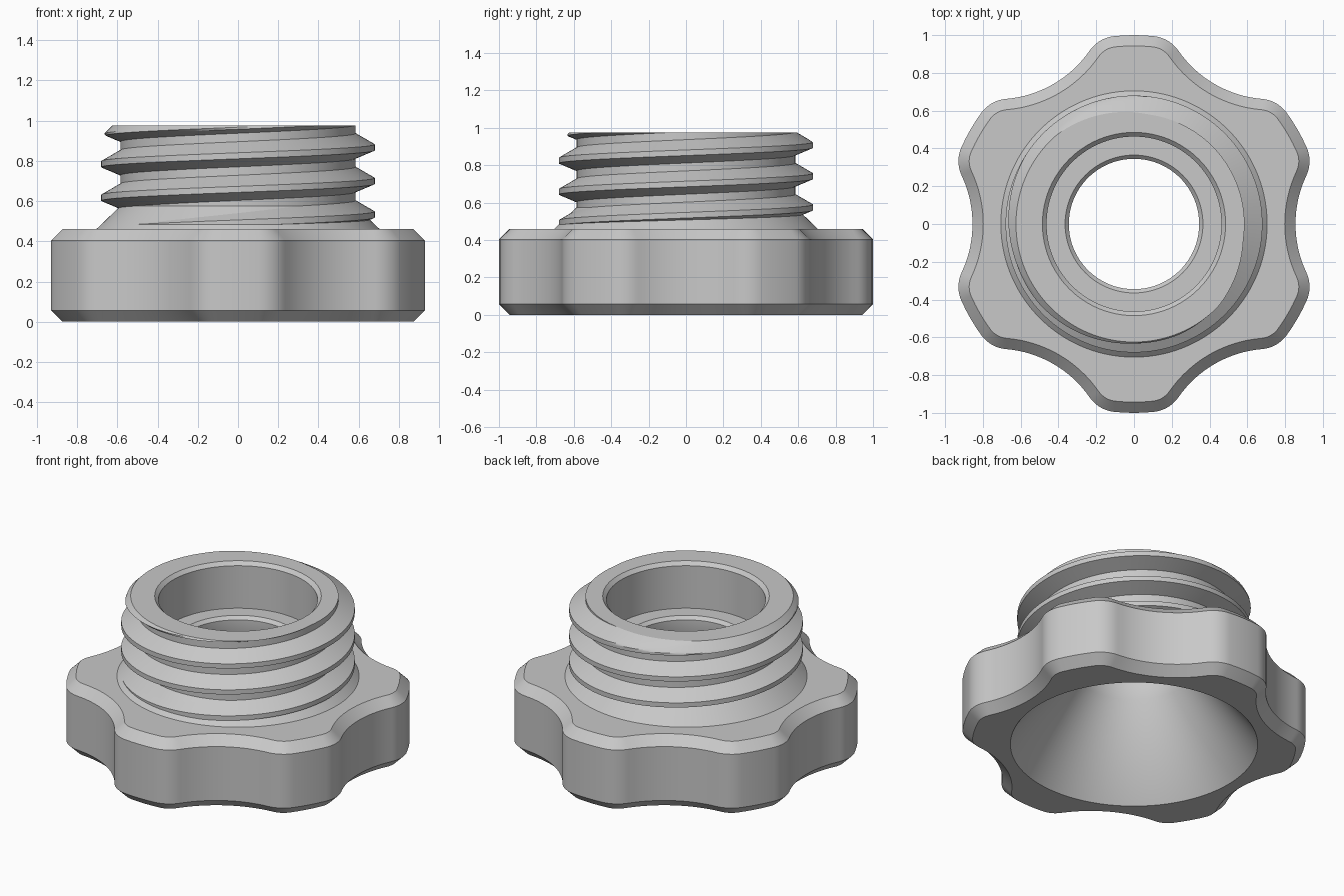
import bpy, bmesh
from math import sin, cos, pi, radians, atan2, sqrt

cube = bpy.data.objects.get("Cube")
if cube:
    bpy.data.objects.remove(cube, do_unlink=True)

COLOUR = (0.58, 0.58, 0.58, 1)
grey = bpy.data.materials.new("plain grey")
grey.use_nodes = True
grey.diffuse_color = COLOUR
grey.node_tree.nodes["Principled BSDF"].inputs["Base Color"].default_value = COLOUR

TOP, SHOULDER = 0.975, 0.46      # neck rim and knob top heights
ROOT, CREST, PITCH = 0.585, 0.68, 0.167


def skin(name, rows, sharp=25):
    """Bridge closed rings of points, listed so that faces look outward."""
    bm = bmesh.new()
    grid = [[bm.verts.new(p) for p in row] for row in rows]
    for low, high in zip(grid, grid[1:]):
        for i in range(len(low) - 1):
            bm.faces.new((low[i], low[i + 1], high[i + 1], high[i]))
    bmesh.ops.remove_doubles(bm, verts=bm.verts, dist=0.00002)
    mesh = bpy.data.meshes.new(name)
    bm.to_mesh(mesh)
    bm.free()
    mesh.materials.append(grey)
    obj = bpy.data.objects.new(name, mesh)
    bpy.context.collection.objects.link(obj)
    bpy.ops.object.select_all(action="DESELECT")
    obj.select_set(True)
    bpy.context.view_layer.objects.active = obj
    bpy.ops.object.shade_smooth_by_angle(angle=radians(sharp))


def ring(angles, r, z):
    return [(r * cos(a), r * sin(a), z) for a in angles]


# Six-lobed knob outline made of tangent arcs
TIP, FILLET, HOLLOW, VALLEY = 1.0, 0.18, 0.6, 0.855
turn = 2 * pi / 6
hub = VALLEY + HOLLOW                       # centre distance of hollow arcs
cr = TIP - FILLET                           # centre distance of fillets
lean = (cr**2 + hub**2 - (FILLET + HOLLOW)**2) / (2 * cr * hub)
fa = atan2(sqrt(1 - lean**2), lean)         # direction of fillet centre
slope = atan2(cr * sin(fa), hub - cr * cos(fa))


def outline(inset, z):
    points = []

    def arc(centre, direction, radius, start, end, steps):
        for k in range(steps):
            a = start + (end - start) * k / steps
            points.append((centre * cos(direction) + radius * cos(a),
                           centre * sin(direction) + radius * sin(a), z))

    for n in range(6):
        b = n * turn
        arc(hub, b, HOLLOW + inset, b + pi + slope, b + pi - slope, 16)
        arc(cr, b + fa, FILLET - inset, b - slope, b + fa, 10)
        arc(0, b, TIP - inset, b + fa, b + turn - fa, 4)
        arc(cr, b + turn - fa, FILLET - inset, b + turn - fa, b + turn + slope, 10)
    return points + points[:1]


edge = [atan2(y, x) for x, y, _ in outline(0, 0)]
skin("lobed_knob", [
    ring(edge, 0.72, 0),
    outline(0.057, 0), outline(0, 0.057),
    outline(0, SHOULDER - 0.057), outline(0.057, SHOULDER),
    ring(edge, 0.69, SHOULDER)])

# Conical collar between knob and neck
N = 144
angles = [2 * pi * i / N for i in range(N + 1)]
skin("collar", [ring(angles, 0.705, SHOULDER), ring(angles, ROOT - 0.005, 0.58)])

# Helical thread: offsets from the crest centre along one pitch
knots = [(-0.055, ROOT), (-0.015, CREST), (0.015, CREST), (0.07, ROOT), (PITCH - 0.055, ROOT)]


def thread_radius(z, centre):
    off = (z - centre + 0.055) % PITCH - 0.055
    for (a, ra), (b, rb) in zip(knots, knots[1:]):
        if off <= b:
            return ra + (rb - ra) * (off - a) / (b - a)
    return ROOT


neck = []
for t in range(-2, 4):
    for (a, _), (b, _) in zip(knots, knots[1:]):
        for s in range(4):
            row = []
            for ang in angles:
                centre = 0.70 + PITCH * (ang / (2 * pi) + t)
                z = min(max(centre + a + (b - a) * s / 4, SHOULDER), TOP)
                # rim chamfer trims the last turn
                r = min(thread_radius(z, centre), 0.625 + TOP - z)
                row.append((r * cos(ang), r * sin(ang), z))
            neck.append(row)

# Stepped bore with a chamfered throat
for r, z in [(0.485, TOP), (0.463, TOP - 0.022), (0.463, 0.68), (0.365, 0.68), (0.345, 0.66)]:
    neck.append(ring(angles, r, z))
skin("threaded_neck", neck)

# Straight throat softly joined to the funnel below
skin("funnel", [ring(angles, r, z) for r, z in [(0.345, 0.66), (0.345, 0.5), (0.72, 0)]], sharp=42)
